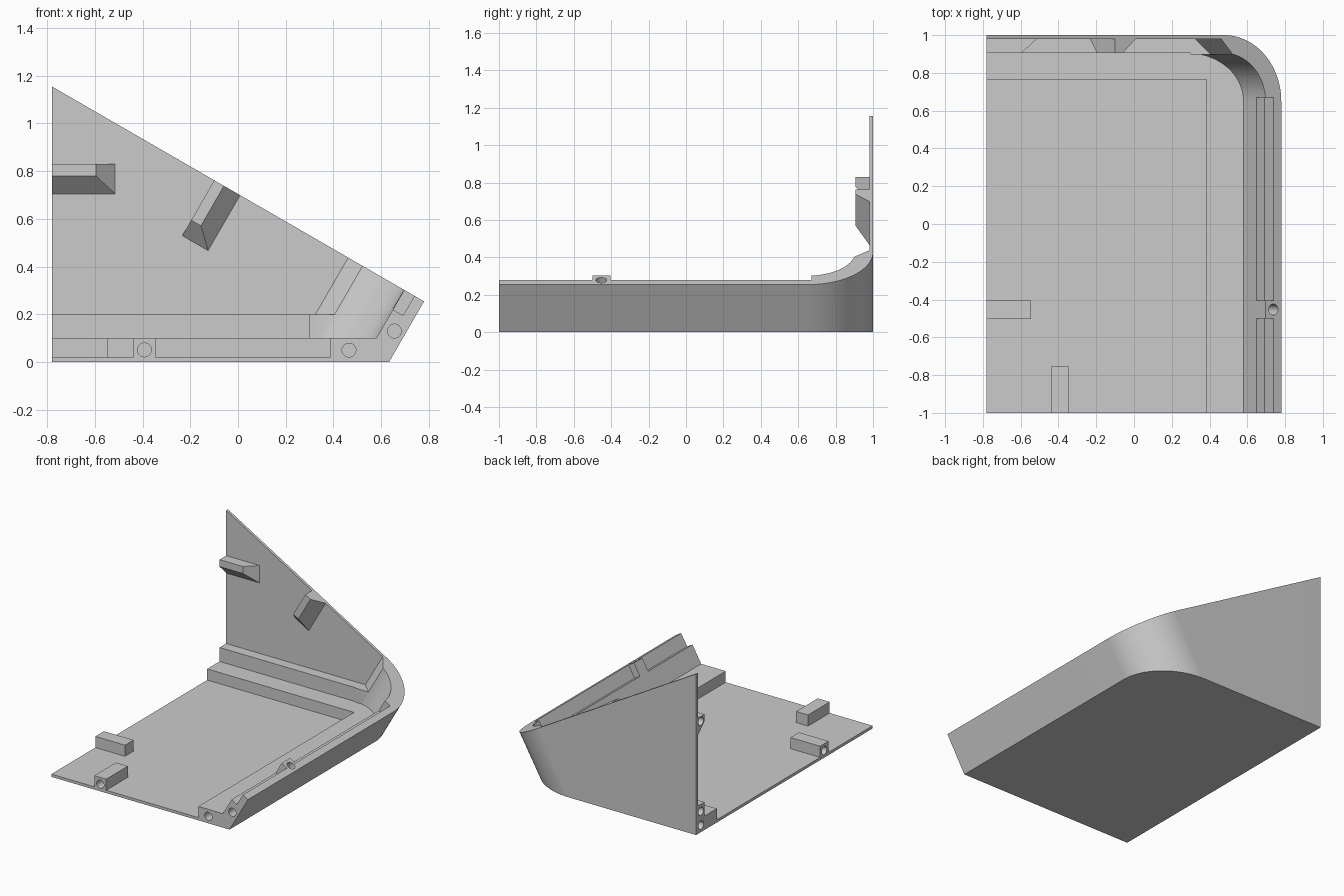
import bpy, bmesh
from math import radians, cos, sin, pi
from mathutils import Matrix, Vector

if "Cube" in bpy.data.objects:
    bpy.data.objects.remove(bpy.data.objects["Cube"], do_unlink=True)

grey = bpy.data.materials.new("plain_grey")
grey.use_nodes = True
COLOUR = (0.6, 0.6, 0.6, 1)
grey.diffuse_color = COLOUR
grey.node_tree.nodes["Principled BSDF"].inputs["Base Color"].default_value = COLOUR

UPRIGHT = Matrix.Identity(4)
TILT = Matrix.Rotation(radians(30), 4, 'Y')   # frame of the sloped joint plane
TOP = 0.61                                    # joint plane height in the tilted frame
OUT, WALL, LEFT = 0.548, 0.096, -0.78


def make(name, bm):
    bmesh.ops.recalc_face_normals(bm, faces=bm.faces[:])
    mesh = bpy.data.meshes.new(name)
    bm.to_mesh(mesh)
    bm.free()
    mesh.materials.append(grey)
    ob = bpy.data.objects.new(name, mesh)
    bpy.context.collection.objects.link(ob)
    return ob


def prism(name, outline, low, high, frame=UPRIGHT, clips=()):
    """Extrude a plan outline, then trim it with planes (point, outward normal)."""
    bm = bmesh.new()
    face = bm.faces.new([bm.verts.new((x, y, low)) for x, y in outline])
    side = bmesh.ops.extrude_face_region(bm, geom=[face])["geom"]
    bmesh.ops.translate(bm, vec=(0, 0, high - low),
                        verts=[v for v in side if isinstance(v, bmesh.types.BMVert)])
    bm.transform(frame)
    for point, normal in clips:
        cut = bmesh.ops.bisect_plane(bm, geom=bm.verts[:] + bm.edges[:] + bm.faces[:],
                                     plane_co=point, plane_no=normal, clear_outer=True)
        edges = [e for e in cut["geom_cut"] if isinstance(e, bmesh.types.BMEdge)]
        bmesh.ops.holes_fill(bm, edges=edges, sides=0)
    return make(name, bm)


def box(name, x0, x1, y0, y1, z0, z1, frame=UPRIGHT):
    return prism(name, [(x0, y0), (x1, y0), (x1, y1), (x0, y1)], z0, z1, frame)


def hole(centre, axis, frame=UPRIGHT, depth=0.15):
    """Round cutter for a blind hole going in along axis."""
    axis = Vector(axis)
    bm = bmesh.new()
    bmesh.ops.create_cone(bm, cap_ends=True, segments=32, radius1=0.029,
                          radius2=0.029, depth=depth * 2)
    turn = axis.to_track_quat('Z', 'Y').to_matrix().to_4x4()
    bm.transform(frame @ Matrix.Translation(centre) @ turn)
    return make("hole_cutter", bm)


def carve(ob, cutters):
    for cutter in cutters:
        cutter.hide_render = True
        mod = ob.modifiers.new("carve", 'BOOLEAN')
        mod.operation, mod.solver, mod.object = 'DIFFERENCE', 'EXACT', cutter
        bpy.context.view_layer.objects.active = ob
        bpy.ops.object.modifier_apply(modifier=mod.name)
        bpy.data.objects.remove(cutter, do_unlink=True)


def wedge(name, back, front, frame=UPRIGHT):
    """Boss on the back wall: rectangles (x0, x1, z0, z1) at the wall and at its face."""
    bm = bmesh.new()
    for (x0, x1, z0, z1), y in ((back, 0.98), (front, 0.905)):
        for x in (x0, x1):
            for z in (z0, z1):
                bm.verts.new((x, y, z))
    bmesh.ops.convex_hull(bm, input=bm.verts[:])
    bmesh.ops.dissolve_limit(bm, angle_limit=0.01, verts=bm.verts[:], edges=bm.edges[:])
    bm.transform(frame)
    return make(name, bm)


def corner(radius, start=0.0, end=pi / 2, steps=24):
    """Rounded back right corner in the tilted plan."""
    cx, cy = OUT - 0.35, 0.65
    return [(cx + radius * cos(start + (end - start) * i / steps),
             cy + radius * sin(start + (end - start) * i / steps)) for i in range(steps + 1)]


# Solid outer body, trimmed by the floor and the flat left side
shell = prism("shell", [(-2, -1), (OUT, -1)] + corner(0.35) + [(-2, 1)], -1, TOP, TILT,
              [((0, 0, 0), (0, 0, -1)), ((LEFT, 0, 0), (-1, 0, 0))])

# Interior: main cavity, cavity behind the step, and floor recess
inner = corner(0.35 - WALL, end=radians(78))
main_cavity = prism("main_cavity", [(-2, -1.2), (OUT - WALL, -1.2)] + inner + [(-2, inner[-1][1])],
                    -1.5, 1.5, TILT, [((0, 0, 0.1), (0, 0, -1)), ((0, 0.905, 0), (0, 1, 0))])
rear_cavity = prism("rear_cavity", [(-2, 0.7), (0.23, 0.7), inner[-1], (0.181, 0.98), (-2, 0.98)],
                    -1.5, 1.5, TILT, [((0, 0, 0.2), (0, 0, -1))])
step_cavity = box("step_cavity", -1, 0.3, 0.85, 0.905, 0.1, 0.3)
recess = box("floor_recess", -1, 0.385, -1.2, 0.765, 0.02, 0.3)

# Locating rebates along the top of the right wall, either side of a screw boss
rebates = [box("rebate", 0.4, 0.501, y0, y1, TOP - 0.095, 0.8, TILT)
           for y0, y1 in ((-1.2, -0.5), (-0.405, 0.67))]

# Screw holes in the shell
joint_holes = [hole((u, y, TOP), (0, 0, 1), TILT)
               for u, y in ((0.5, -0.453), (0.468, 0.82), (0.388, 0.912))]
front_holes = [hole((x, -1, z), (0, 1, 0)) for x, z in ((0.465, 0.05), (0.655, 0.13))]
left_holes = [hole((LEFT, 0.945, z), (1, 0, 0)) for z in (0.05, 0.15)]
carve(shell, [main_cavity, rear_cavity, step_cavity, recess]
      + rebates + joint_holes + front_holes + left_holes)

# Chamfered bosses on the back wall
side_boss = wedge("side_wall_boss", (LEFT, -0.515, 0.705, 0.83), (LEFT, -0.595, 0.78, 0.83))
carve(side_boss, [hole((LEFT, 0.945, 0.795), (1, 0, 0))])
joint_boss = wedge("joint_wall_boss", (-0.467, -0.342, 0.342, TOP),
                   (-0.467, -0.42, 0.417, TOP), TILT)
carve(joint_boss, [hole((-0.432, 0.95, TOP), (0, 0, 1), TILT)])

# Bosses on the floor
side_floor_boss = box("side_floor_boss", LEFT, -0.545, -0.502, -0.405, 0.02, 0.1)
carve(side_floor_boss, [hole((LEFT, -0.453, 0.051), (1, 0, 0))])
front_floor_boss = box("front_floor_boss", -0.44, -0.345, -1, -0.755, 0.02, 0.1)
carve(front_floor_boss, [hole((-0.392, -1, 0.051), (0, 1, 0))])

# Smooth the rounded surfaces, keep the edges sharp
bpy.ops.object.select_all(action='DESELECT')
for part in (shell, side_boss, joint_boss, side_floor_boss, front_floor_boss):
    part.select_set(True)
bpy.context.view_layer.objects.active = shell
bpy.ops.object.shade_smooth_by_angle(angle=radians(25))
